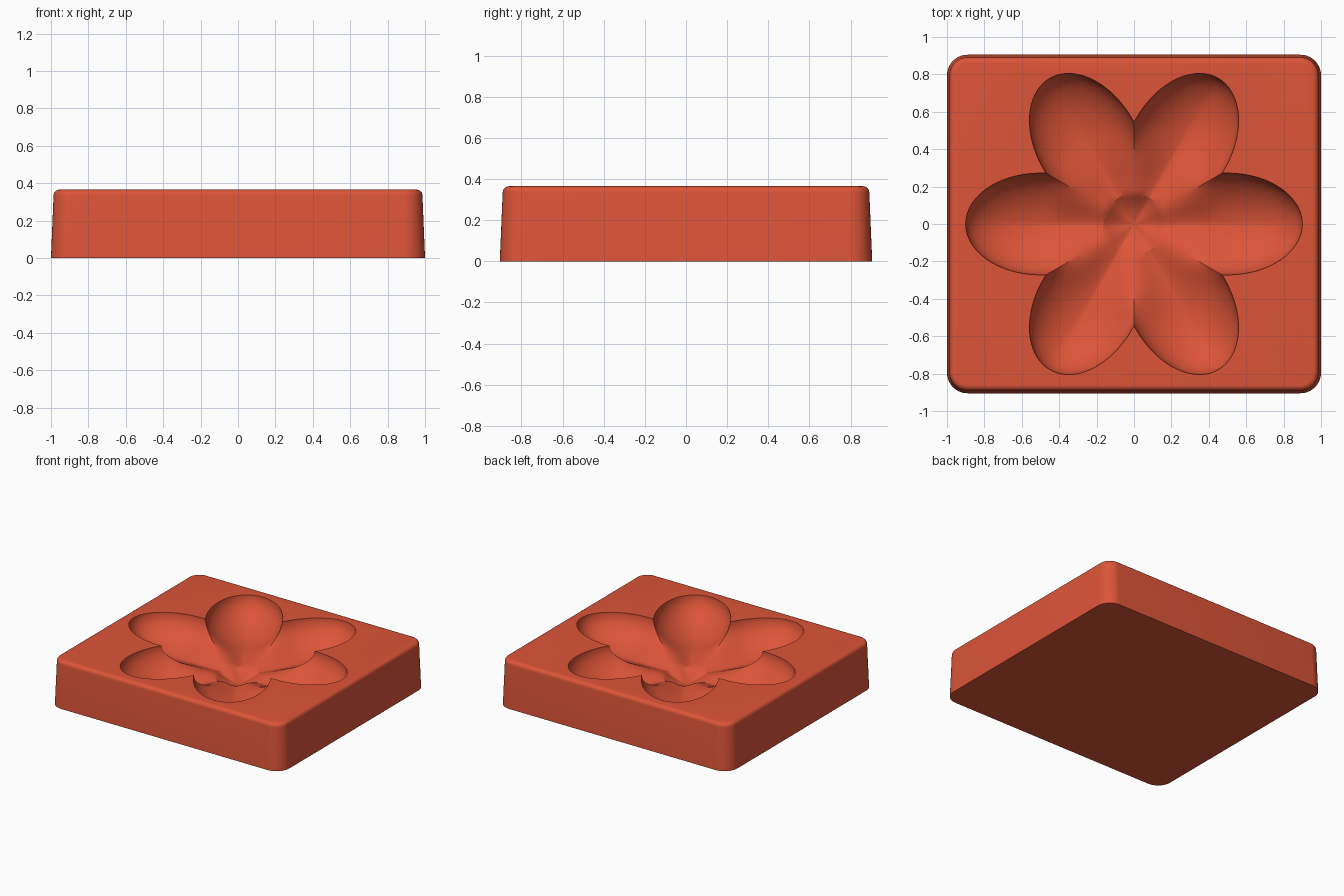
import bpy, bmesh
from math import sin, cos, pi, sqrt, radians

old = bpy.data.objects.get("Cube")
if old:
    bpy.data.objects.remove(old, do_unlink=True)

TOP = 0.365
PETAL_CENTRE, PETAL_LEN, PETAL_HALF = 0.5, 0.4, 0.272
DEPTH, DENT_R, DENT_DEPTH = 0.22, 0.163, 0.055

clay = bpy.data.materials.new("terracotta red")
clay.use_nodes = True
colour = (0.72, 0.09, 0.04, 1)
clay.diffuse_color = colour
clay.node_tree.nodes["Principled BSDF"].inputs["Base Color"].default_value = colour


def loft(name, rings):
    """Skin a stack of equal-length rings and cap both ends."""
    bm = bmesh.new()
    loops = [[bm.verts.new(p) for p in ring] for ring in rings]
    for a, b in zip(loops, loops[1:]):
        for i in range(len(a)):
            j = (i + 1) % len(a)
            bm.faces.new((a[i], a[j], b[j], b[i]))
    bm.faces.new(loops[0][::-1])
    bm.faces.new(loops[-1])
    bmesh.ops.recalc_face_normals(bm, faces=bm.faces)
    mesh = bpy.data.meshes.new(name)
    bm.to_mesh(mesh)
    bm.free()
    mesh.materials.append(clay)
    obj = bpy.data.objects.new(name, mesh)
    bpy.context.collection.objects.link(obj)
    return obj


def rounded_rect(inset, z, radius=0.11, steps=10):
    hx, hy, r = 1 - inset, 0.905 - inset, radius - inset
    ring = []
    for q, (sx, sy) in enumerate(((1, 1), (-1, 1), (-1, -1), (1, -1))):
        for k in range(steps + 1):
            a = (q + k / steps) * pi / 2
            ring.append((sx * (hx - r) + r * cos(a), sy * (hy - r) + r * sin(a), z))
    return ring


# Block: drafted sides with a rounded top edge
fillet = 0.03
block = [rounded_rect(0, 0)]
for k in range(7):
    a = k / 6 * pi / 2
    block.append(rounded_rect(0.014 + fillet * (1 - cos(a)), TOP - fillet * (1 - sin(a))))
mould = loft("mould_block", block)


# Flower cavity
def fold(theta):
    """Angle from the nearest petal axis."""
    a = theta % (pi / 3)
    return min(a, pi / 3 - a)


def rim(phi):
    """Distance from the middle to the flower outline."""
    c, s = cos(phi) / PETAL_LEN, sin(phi) / PETAL_HALF
    k = PETAL_CENTRE / PETAL_LEN
    qa, qb, qc = c * c + s * s, -2 * c * k, k * k - 1
    r = (-qb + sqrt(max(qb * qb - 4 * qa * qc, 0))) / (2 * qa)
    return PETAL_HALF / sin(phi) if r * cos(phi) < PETAL_CENTRE else r


def floor_depth(r, phi):
    u, v = r * cos(phi), r * sin(phi)
    w = min(max((0.54 - r) / 0.25, 0), 1)
    w = w * w * (3 - 2 * w)
    v += w * (r * 0.5 * sin(3 * phi) - v)   # soften the ridges between petals
    side = v / PETAL_HALF
    along = max(u - PETAL_CENTRE, 0) / PETAL_LEN
    bowl = sqrt(max(1 - side * side - along * along, 0))
    return DEPTH * bowl * (1 - 0.15 * side)


def cavity_ring(t, dent):
    ring = []
    for i in range(240):
        theta = 2 * pi * i / 240
        phi = fold(theta)
        edge = rim(phi)
        if dent:
            r = DENT_R * t
            d = floor_depth(r, phi) + DENT_DEPTH * (1 - t * t)
        else:
            r = DENT_R + (edge - DENT_R) * t
            d = 0 if t > 0.9999 else floor_depth(r, phi)
        ring.append((r * cos(theta), r * sin(theta), TOP - d))
    return ring


rings = [cavity_ring(max(k / 8, 0.02), True) for k in range(9)]
rings += [cavity_ring(sin(k / 28 * pi / 2), False) for k in range(1, 29)]
rings.append([(x, y, z + 0.1) for x, y, z in rings[-1]])
cutter = loft("flower_cutter", rings)

# Press the flower into the block
cut = mould.modifiers.new("flower_cavity", "BOOLEAN")
cut.operation, cut.solver, cut.object = "DIFFERENCE", "EXACT", cutter
bpy.context.view_layer.objects.active = mould
mould.select_set(True)
bpy.ops.object.modifier_apply(modifier=cut.name)
bpy.data.objects.remove(cutter, do_unlink=True)
bpy.ops.object.shade_smooth_by_angle(angle=radians(30))
